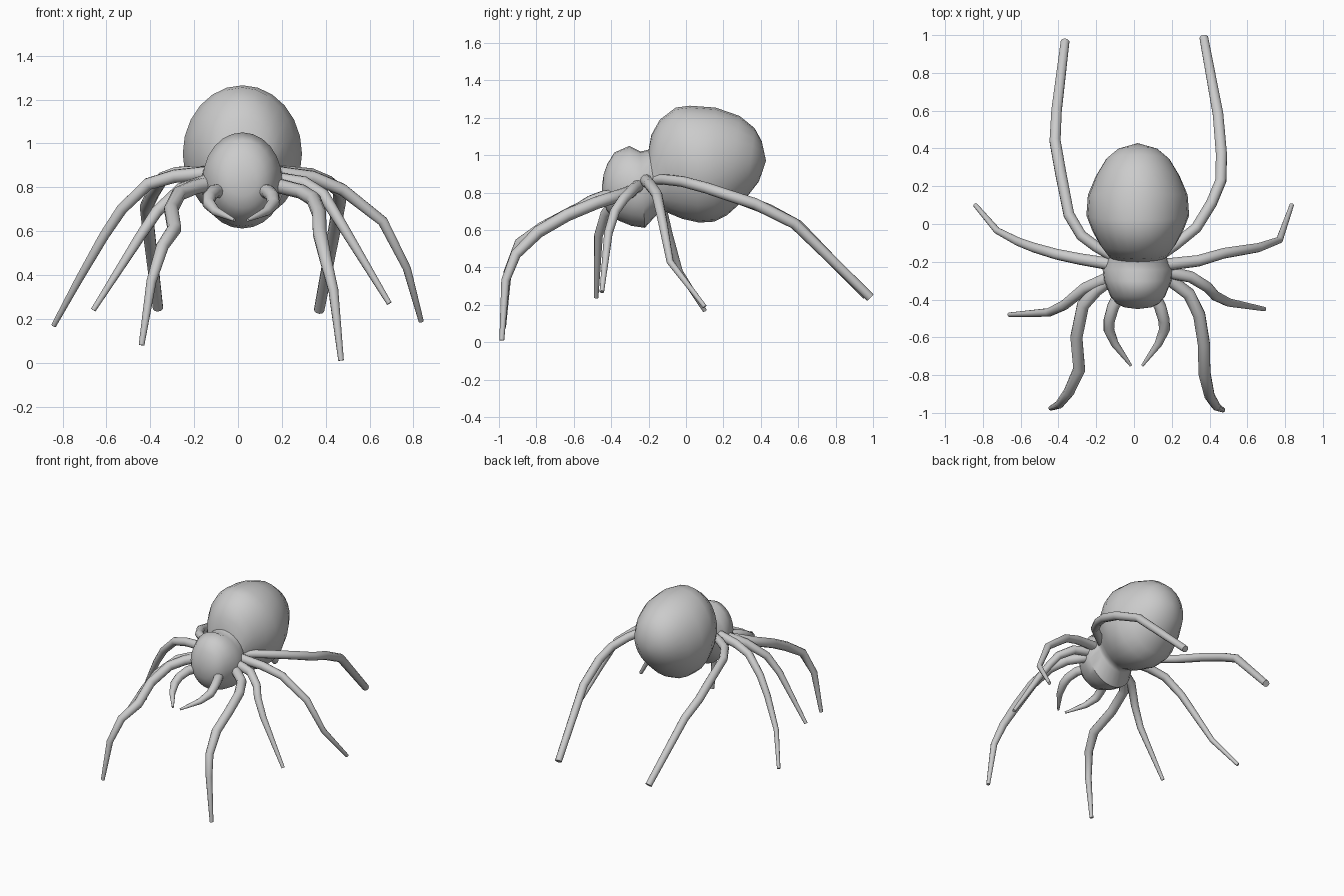
import bpy, bmesh, math
from mathutils import Vector

if "Cube" in bpy.data.objects:
    bpy.data.objects.remove(bpy.data.objects["Cube"])


def finish(name, rings, start=None, end=None, subdiv=0):
    """Skin a list of rings into one closed, smooth object."""
    bm = bmesh.new()
    vr = [[bm.verts.new(p) for p in r] for r in rings]
    n = len(vr[0])
    for a, b in zip(vr, vr[1:]):
        for i in range(n):
            j = (i + 1) % n
            bm.faces.new((a[i], a[j], b[j], b[i]))
    for ring, tip in ((vr[0], start), (vr[-1], end)):
        if tip is None:
            bm.faces.new(ring)
        else:
            t = bm.verts.new(tip)
            for i in range(n):
                bm.faces.new((ring[i], ring[(i + 1) % n], t))
    bmesh.ops.recalc_face_normals(bm, faces=bm.faces)
    me = bpy.data.meshes.new(name)
    bm.to_mesh(me)
    bm.free()
    ob = bpy.data.objects.new(name, me)
    bpy.context.collection.objects.link(ob)
    bpy.ops.object.select_all(action='DESELECT')
    bpy.context.view_layer.objects.active = ob
    ob.select_set(True)
    bpy.ops.object.shade_smooth_by_angle(angle=math.radians(50))
    return ob


def tube(name, pts, radii, sides=10):
    """Tapered limb through pts; radii are (base, middle, tip)."""
    P = [Vector(p) for p in pts]
    dist = [0.0]
    for a, b in zip(P, P[1:]):
        dist.append(dist[-1] + (b - a).length)
    rings, u, old = [], None, None
    for k, p in enumerate(P):
        t = Vector((0, 0, 0))
        if k > 0:
            t += (p - P[k - 1]).normalized()
        if k < len(P) - 1:
            t += (P[k + 1] - p).normalized()
        t.normalize()
        if u is None:
            u = t.orthogonal().normalized()
        else:
            u = old.rotation_difference(t) @ u
        old = t
        v = t.cross(u)
        f = dist[k] / dist[-1] * 2
        i = min(int(f), 1)
        r = radii[i] + (radii[i + 1] - radii[i]) * (f - i)
        rings.append([p + r * (math.cos(a) * u + math.sin(a) * v)
                      for a in (2 * math.pi * s / sides for s in range(sides))])
    finish(name, rings)


# Body: slanted elliptical sections (y top, z top, y bottom, z bottom, half width)
CX = 0.02
sections = [
    (-.44, .90, -.443, .76, .07),
    (-.42, .955, -.425, .705, .11),
    (-.383, 1.015, -.383, .66, .145),
    (-.303, 1.05, -.29, .622, .18),
    (-.244, 1.02, -.22, .612, .187),
    (-.20, 1.03, -.145, .695, .152),
    (-.185, 1.11, -.12, .705, .168),
    (-.14, 1.19, -.08, .685, .20),
    (-.055, 1.255, -.02, .66, .24),
    (.02, 1.265, .07, .64, .272),
    (.158, 1.255, .15, .645, .264),
    (.287, 1.21, .22, .68, .222),
    (.367, 1.145, .32, .77, .168),
    (.405, 1.075, .39, .86, .105),
]
N = 24
body = []
for yt, zt, yb, zb, w in sections:
    ring = []
    for s in range(N):
        a = 2 * math.pi * s / N
        f = (1 + math.sin(a)) / 2
        ring.append((CX + w * math.cos(a), yb + (yt - yb) * f, zb + (zt - zb) * f))
    body.append(ring)
finish("body", body, (CX, -.45, .83), (CX, .428, .97))

# Walking legs, posed differently on each side
LEG = (.034, .033, .013)
THIN = (.034, .025, .012)
BACK = (.028, .031, .024)
tube("left_front_leg", [(-.12, -.29, .82), (-.20, -.35, .80), (-.27, -.43, .77),
     (-.305, -.60, .70), (-.29, -.77, .61), (-.345, -.89, .53),
     (-.395, -.955, .37), (-.44, -.975, .08)], LEG)
tube("right_front_leg", [(.17, -.28, .81), (.29, -.37, .78), (.345, -.48, .745),
     (.37, -.635, .68), (.373, -.79, .59), (.40, -.91, .47),
     (.435, -.965, .33), (.47, -.985, .01)], LEG)
tube("left_second_leg", [(-.10, -.27, .84), (-.26, -.34, .79), (-.37, -.43, .69),
     (-.45, -.468, .57), (-.66, -.48, .24)], THIN)
tube("right_second_leg", [(.15, -.25, .84), (.30, -.28, .82), (.39, -.335, .765),
     (.43, -.38, .70), (.50, -.415, .585), (.69, -.45, .27)], THIN)
tube("left_third_leg", [(-.08, -.22, .87), (-.29, -.185, .85), (-.41, -.16, .815),
     (-.53, -.125, .70), (-.61, -.095, .58), (-.725, -.035, .38),
     (-.84, .10, .17)], THIN)
tube("right_third_leg", [(.13, -.22, .87), (.34, -.195, .845), (.475, -.155, .79),
     (.66, -.125, .645), (.77, -.085, .43), (.835, .10, .19)], THIN)
tube("left_back_leg", [(-.08, -.19, .87), (-.20, -.12, .87), (-.28, -.06, .865),
     (-.345, .05, .84), (-.39, .28, .77), (-.418, .44, .71),
     (-.41, .60, .625), (-.365, .965, .25)], BACK)
tube("right_back_leg", [(.12, -.18, .87), (.22, -.11, .87), (.33, -.02, .86),
     (.41, .11, .825), (.46, .23, .785), (.463, .37, .74),
     (.445, .58, .635), (.37, .985, .24)], BACK)

# Feelers beside the mouth
FEELER = (.034, .029, .007)
for side, name in ((-1, "left_feeler"), (1, "right_feeler")):
    pts = [(.085, -.36, .785), (.125, -.44, .78), (.145, -.51, .755),
           (.147, -.56, .725), (.115, -.635, .69), (.03, -.75, .65)]
    tube(name, [(CX * 0.7 + side * x, y, z) for x, y, z in pts], FEELER)
